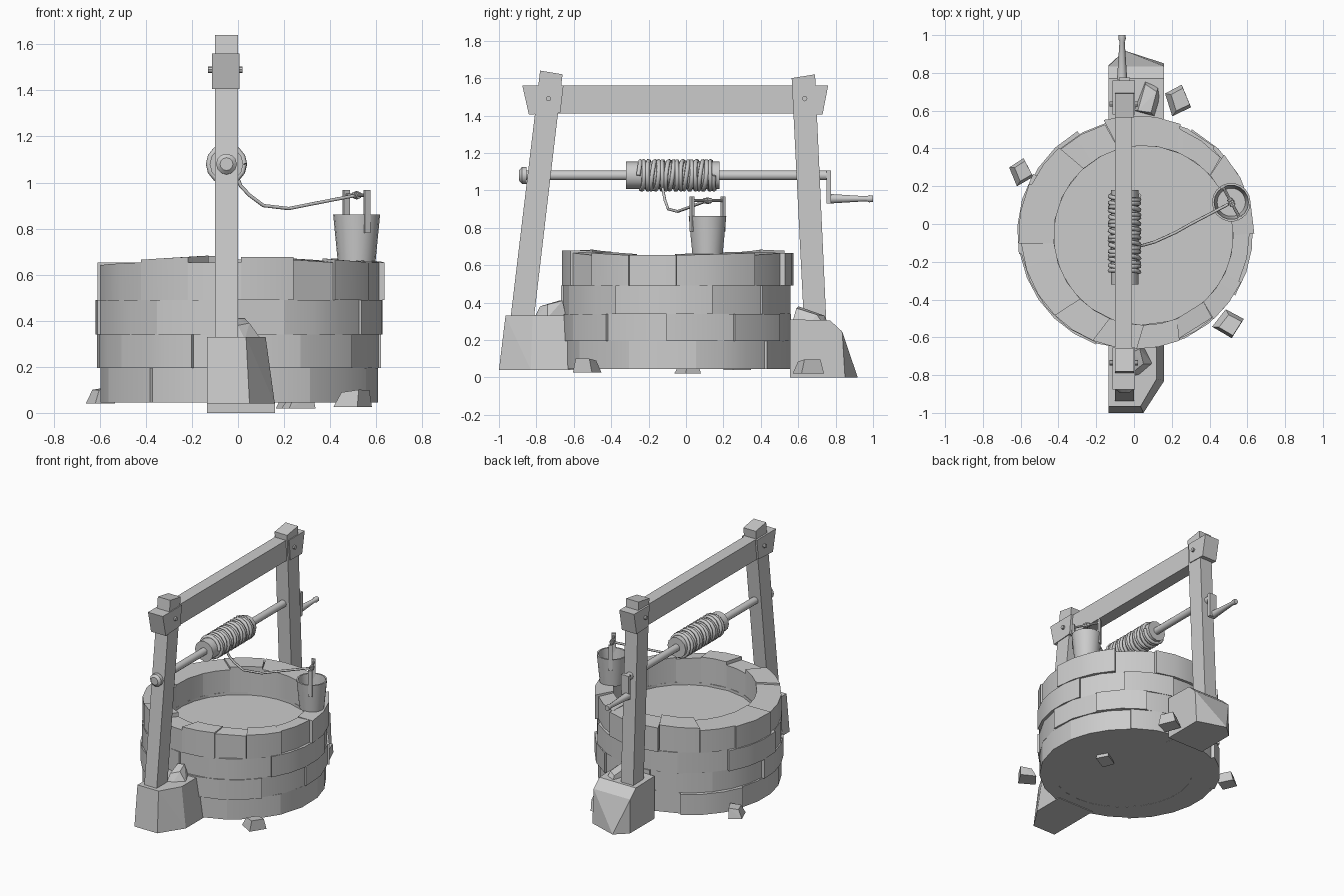
import bpy, bmesh, math, random
from math import sin, cos, pi, radians
from mathutils import Vector

if "Cube" in bpy.data.objects:
    bpy.data.objects.remove(bpy.data.objects["Cube"])

random.seed(4)


def make(name, bm, smooth=None):
    bmesh.ops.recalc_face_normals(bm, faces=bm.faces)
    me = bpy.data.meshes.new(name)
    bm.to_mesh(me)
    bm.free()
    ob = bpy.data.objects.new(name, me)
    bpy.context.collection.objects.link(ob)
    if smooth:
        bpy.ops.object.select_all(action='DESELECT')
        bpy.context.view_layer.objects.active = ob
        ob.select_set(True)
        bpy.ops.object.shade_smooth_by_angle(angle=radians(smooth))
    return ob


def hull(name, pts):
    bm = bmesh.new()
    for p in pts:
        bm.verts.new(p)
    r = bmesh.ops.convex_hull(bm, input=bm.verts)
    bmesh.ops.delete(bm, geom=list({g for g in r['geom_interior'] + r['geom_unused']
                                    if isinstance(g, bmesh.types.BMVert)}), context='VERTS')
    bmesh.ops.dissolve_limit(bm, angle_limit=0.03, verts=bm.verts, edges=bm.edges)
    return make(name, bm)


def side_prism(name, prof, x0, x1):
    """Extrude a (y, z) profile along x."""
    return hull(name, [(x, y, z) for x in (x0, x1) for y, z in prof])


def lathe(name, prof, origin, axis, n=12, smooth=40):
    """Revolve (radius, distance) pairs about an axis; zero radius closes the ends."""
    bm = bmesh.new()
    q = Vector(axis).to_track_quat('Z', 'Y')
    rings = []
    for r, h in prof:
        k = n if r > 0 else 1
        rings.append([bm.verts.new(Vector(origin) + q @ Vector((r * cos(2 * pi * i / n), r * sin(2 * pi * i / n), h)))
                      for i in range(k)])
    for a, b in zip(rings, rings[1:]):
        for i in range(n):
            j = (i + 1) % n
            f = [a[i % len(a)], a[j % len(a)], b[j % len(b)], b[i % len(b)]]
            bm.faces.new(list(dict.fromkeys(f)))
    return make(name, bm, smooth)


def rod(name, a, b, r0, r1=None, n=12):
    a, b = Vector(a), Vector(b)
    L = (b - a).length
    return lathe(name, [(0, 0), (r0, 0), (r1 or r0, L), (0, L)], a, b - a, n)


def tube(name, pts, r):
    cu = bpy.data.curves.new(name, 'CURVE')
    cu.dimensions = '3D'
    cu.bevel_depth = r
    cu.bevel_resolution = 1
    cu.use_fill_caps = True
    sp = cu.splines.new('POLY')
    sp.points.add(len(pts) - 1)
    for p, c in zip(sp.points, pts):
        p.co = (*c, 1)
    ob = bpy.data.objects.new(name, cu)
    bpy.context.collection.objects.link(ob)
    bpy.ops.object.select_all(action='DESELECT')
    bpy.context.view_layer.objects.active = ob
    ob.select_set(True)
    bpy.ops.object.convert(target='MESH')
    return bpy.context.object


# curved masonry blocks, inner circle slightly offset from the outer one
def stone_block(name, a0, a1, z0, z1, r_out, tilt):
    bm = bmesh.new()
    n = max(1, round((a1 - a0) / 14))
    secs = []
    for i in range(n + 1):
        t = i / n
        a = radians(a0 + (a1 - a0) * t)
        po = (0.012 + r_out * cos(a), -0.05 + r_out * sin(a))
        pi_ = (0.05 + 0.475 * cos(a), -0.06 + 0.475 * sin(a))
        zt = z1 + tilt * (t - 0.5)
        secs.append([bm.verts.new(c) for c in ((*pi_, z0), (*po, z0), (*po, zt - abs(tilt) * 0.5), (*pi_, zt))])
    for s, t in zip(secs, secs[1:]):
        for k in range(4):
            bm.faces.new((s[k], s[(k + 1) % 4], t[(k + 1) % 4], t[k]))
    bm.faces.new(secs[0])
    bm.faces.new(secs[-1])
    make(name, bm, 30)


zs = [0.045, 0.195, 0.34, 0.49, 0.665]
courses = [
    [10, 52, 85, 120, 160, 200, 230, 268, 300, 335],
    [-5, 30, 62, 100, 140, 178, 214, 250, 295, 322],
    [18, 48, 80, 118, 150, 190, 234, 268, 288, 328],
    [0, 42, 68, 106, 132, 155, 185, 225, 248, 270, 292, 312, 335],
]
for c, angs in enumerate(courses):
    for i, a in enumerate(angs):
        b = angs[i + 1] if i + 1 < len(angs) else angs[0] + 360
        top = c == 3
        stone_block(f"well_stone_{c}_{i}", a, b, zs[c], zs[c + 1] + (random.choice((-0.012, 0, 0.012)) if top else 0),
                    random.choice((0.6, 0.612, 0.625)) + (0.006 if c == 2 else 0),
                    random.choice((-0.012, 0.0, 0.012)) if top else 0)

# closed base and the water surface inside
lathe("well_floor", [(0, 0.046), (0.585, 0.046), (0.585, 0.08), (0, 0.08)], (0.012, -0.05, 0), (0, 0, 1), 20)
lathe("water", [(0, 0.44), (0.49, 0.44), (0.49, 0.47), (0, 0.47)], (0.05, -0.06, 0), (0, 0, 1), 24)

# stone footings
hull("front_footing",
     [(-0.135, -1.0, 0.04), (0.05, -1.0, 0.04), (0.16, -0.83, 0.04), (0.16, -0.6, 0.04), (-0.135, -0.6, 0.04),
      (-0.135, -0.965, 0.33), (0.035, -0.965, 0.33), (0.12, -0.82, 0.33), (0.12, -0.6, 0.33), (-0.135, -0.6, 0.33)])
hull("back_footing",
     [(-0.135, 0.555, 0), (-0.135, 0.84, 0), (-0.05, 0.918, 0), (0.16, 0.85, 0), (0.16, 0.555, 0),
      (-0.135, 0.835, 0.245), (0.16, 0.835, 0.245),
      (-0.135, 0.77, 0.305), (0.16, 0.77, 0.305), (-0.135, 0.555, 0.31), (0.16, 0.555, 0.31)])

# timber frame
side_prism("front_post", [(-0.94, 0.3), (-0.815, 0.3), (-0.66, 1.62), (-0.78, 1.64)], -0.1, 0.0)
side_prism("back_post", [(0.63, 0.3), (0.75, 0.3), (0.69, 1.62), (0.565, 1.6)], -0.1, 0.0)
side_prism("cross_beam", [(-0.72, 1.41), (0.62, 1.41), (0.62, 1.56), (-0.72, 1.56)], -0.1, -0.01)
side_prism("front_beam_end", [(-0.875, 1.56), (-0.84, 1.405), (-0.672, 1.415), (-0.655, 1.56)], -0.113, 0.006)
side_prism("back_beam_end", [(0.76, 1.56), (0.73, 1.405), (0.595, 1.41), (0.58, 1.56)], -0.113, 0.006)
for nm, y in (("front", -0.735), ("back", 0.635)):
    rod(nm + "_peg", (-0.13, y, 1.49), (0.02, y, 1.49), 0.014, n=8)

# windlass: axle, drum and crank
X, Z = -0.05, 1.08
rod("axle", (X, -0.875, Z), (X, 0.775, Z), 0.026)
lathe("axle_cap", [(0, 0), (0.028, 0), (0.045, 0.015), (0.045, 0.04), (0, 0.04)], (X, -0.892, Z), (0, 1, 0))
rod("drum", (X, -0.32, Z), (X, 0.18, Z), 0.073)
hull("crank_arm", [(X + s * w, y, z) for s in (-1, 1) for y in (0.75, 0.776)
                   for z, w in ((0.93, 0.028), (1.105, 0.03))])
lathe("crank_handle", [(0, 0), (0.027, 0), (0.014, 0.2), (0.02, 0.215), (0.018, 0.235), (0, 0.235)],
      (-0.063, 0.765, 0.955), Vector((0, 1, 0)), 10)

# wound rope and its slack run to the bucket
turns, m = 16, 14
coil = []
for i in range(turns * m + 1):
    a = 2 * pi * i / m
    coil.append((X + 0.077 * cos(a), -0.255 + 0.41 * i / (turns * m) + 0.006 * sin(a * 1.3), Z + 0.077 * sin(a)))
tube("rope_coil", coil, 0.0125)
tube("rope_slack", [(0.0, -0.125, 1.015), (0.012, -0.12, 0.985), (0.05, -0.112, 0.945), (0.11, -0.095, 0.9),
                    (0.22, -0.045, 0.887), (0.3, 0.0, 0.903), (0.5, 0.105, 0.942)], 0.008)

# bucket with two uprights and a handle bar
bx, by = 0.515, 0.115
lathe("bucket", [(0, 0.657), (0.082, 0.657), (0.102, 0.862), (0.091, 0.862), (0.075, 0.685), (0, 0.685)],
      (bx, by, 0), (0, 0, 1), 18)
d = Vector((0.045, -0.083, 0))
u, v = d.normalized(), Vector((d.y, -d.x, 0)).normalized()
ctr = Vector((bx, by, 0))
for nm, s in (("near", 1), ("far", -1)):
    p = ctr + s * d
    hull(nm + "_bucket_upright", [p + u * (a * 0.007) + v * (b * 0.014) + Vector((0, 0, z))
                                  for a in (-1, 1) for b in (-1, 1) for z in (0.78, 0.967)])
rod("bucket_bar", ctr - d + Vector((0, 0, 0.945)), ctr + d + Vector((0, 0, 0.945)), 0.008, n=8)
for k in (-1, 0, 1):
    c = ctr + u * (k * 0.015) + Vector((0, 0, 0.945))
    rod(f"rope_knot_{k + 1}", c - u * 0.006, c + u * 0.006, 0.018 if k == 0 else 0.015, n=8)


# loose rocks
def rock(name, x, y, z, sx, sy, sz, ang):
    ca, sa = cos(radians(ang)), sin(radians(ang))
    pts = []
    for zz, k in ((0, 1.0), (sz, 0.72)):
        for a, b in ((-1, -1), (1, -0.85), (0.9, 1), (-0.9, 0.8)):
            px, py = a * sx * k / 2 + (zz * 0.2), b * sy * k / 2
            pts.append((x + px * ca - py * sa, y + px * sa + py * ca, z + zz * (1 + 0.08 * a)))
    hull(name, pts)


rock("rock_back", 0.23, 0.655, 0.02, 0.11, 0.14, 0.07, 20)
rock("rock_left", -0.6, 0.275, 0.04, 0.1, 0.12, 0.065, 25)
rock("rock_right", 0.5, -0.525, 0.025, 0.12, 0.13, 0.07, -35)
rock("rock_under", 0.26, 0.01, 0.02, 0.13, 0.1, 0.05, 25)
hull("rock_on_back_footing", [(0.0, 0.6, 0.3), (0.06, 0.76, 0.29), (0.13, 0.73, 0.29), (0.14, 0.66, 0.29), (0.11, 0.57, 0.3),
                              (0.02, 0.6, 0.38), (0.06, 0.74, 0.33), (0.12, 0.7, 0.335), (0.09, 0.59, 0.37)])
hull("rock_on_front_footing", [(-0.01, -0.81, 0.32), (0.03, -0.8, 0.32), (0.1, -0.74, 0.32), (0.05, -0.64, 0.32), (-0.01, -0.66, 0.32),
                               (0.0, -0.78, 0.38), (0.05, -0.74, 0.39), (0.03, -0.66, 0.41), (-0.01, -0.68, 0.41)])
